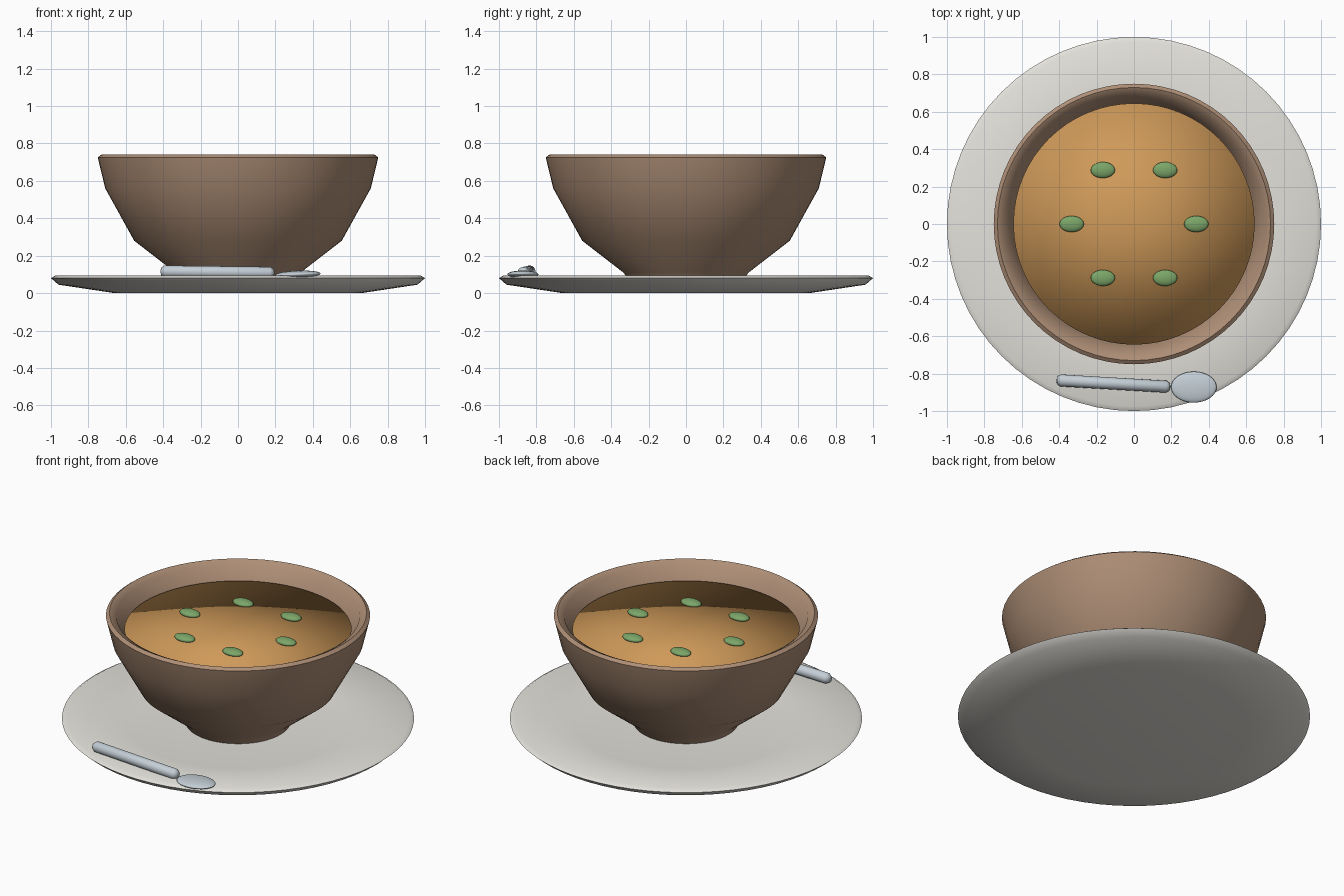
import bpy, bmesh, math
from mathutils import Vector

if "Cube" in bpy.data.objects:
    bpy.data.objects.remove(bpy.data.objects["Cube"])


def material(name, rgb):
    m = bpy.data.materials.new(name)
    m.diffuse_color = (*rgb, 1)
    m.use_nodes = True
    m.node_tree.nodes["Principled BSDF"].inputs["Base Color"].default_value = m.diffuse_color
    return m


CLAY = material("clay", (0.42, 0.27, 0.18))
CHINA = material("china", (0.78, 0.76, 0.71))
BROTH = material("broth", (0.62, 0.32, 0.10))
HERB = material("herb", (0.20, 0.38, 0.14))
STEEL = material("steel", (0.55, 0.62, 0.67))


def add(name, bm, mat, angle=None):
    """Turn a bmesh into a smooth-shaded object."""
    bmesh.ops.recalc_face_normals(bm, faces=bm.faces)
    for f in bm.faces:
        f.smooth = True
    me = bpy.data.meshes.new(name)
    bm.to_mesh(me)
    bm.free()
    me.materials.append(mat)
    ob = bpy.data.objects.new(name, me)
    bpy.context.collection.objects.link(ob)
    if angle:
        bpy.ops.object.select_all(action='DESELECT')
        ob.select_set(True)
        bpy.context.view_layer.objects.active = ob
        bpy.ops.object.shade_smooth_by_angle(angle=math.radians(angle))
    return ob


def lathe(name, profile, mat, angle=None, steps=64):
    """Spin an (r, z) profile around the z axis."""
    bm = bmesh.new()
    verts = [bm.verts.new((r, 0, z)) for r, z in profile]
    edges = [bm.edges.new(p) for p in zip(verts, verts[1:])]
    bmesh.ops.spin(bm, geom=verts + edges, axis=(0, 0, 1), cent=(0, 0, 0),
                   angle=math.tau, steps=steps, use_duplicate=False)
    bmesh.ops.remove_doubles(bm, verts=bm.verts, dist=1e-4)
    return add(name, bm, mat, angle)


def ellipsoid(name, loc, size, mat, tilt=0):
    bm = bmesh.new()
    bmesh.ops.create_uvsphere(bm, u_segments=32, v_segments=16, radius=1)
    bmesh.ops.scale(bm, vec=size, verts=bm.verts)
    ob = add(name, bm, mat)
    ob.location = loc
    ob.rotation_euler.y = tilt
    return ob


# Saucer with a shallow well
lathe("saucer", [(0, 0), (0.66, 0), (0.96, 0.045), (1.0, 0.08), (0.975, 0.095),
                 (0.64, 0.06), (0, 0.055)], CHINA, 50)

# Bowl: foot, outer wall, rim, inner wall
lathe("bowl", [(0, 0.05), (0.29, 0.05), (0.32, 0.09), (0.335, 0.11), (0.555, 0.28),
               (0.71, 0.56), (0.75, 0.725), (0.73, 0.74), (0.69, 0.72),
               (0.65, 0.60), (0.48, 0.30), (0, 0.14)], CLAY, 50)

# Soup: flat top with softly rounded shading at the edge
lathe("soup", [(0, 0.645), (0.645, 0.64), (0.62, 0.56), (0, 0.54)], BROTH)

# Ring of six herb leaves
for i in range(6):
    a = i * math.tau / 6
    ellipsoid(f"herb_leaf_{i + 1}", (0.333 * math.cos(a), 0.333 * math.sin(a), 0.65),
              (0.065, 0.043, 0.02), HERB)

# Spoon handle: rod with rounded ends
start, end, rad = Vector((-0.415, -0.835, 0.116)), Vector((0.195, -0.871, 0.108)), 0.032
span = (end - start).length
handle = lathe("spoon_handle", [(0, 0), (0.02, 0.004), (rad, 0.022), (rad, span - 0.022),
                                (0.02, span - 0.004), (0, span)], STEEL, 50, 16)
handle.location = start
handle.rotation_euler = (end - start).to_track_quat('Z', 'Y').to_euler()

# Spoon bowl
ellipsoid("spoon_bowl", (0.32, -0.872, 0.1), (0.122, 0.083, 0.02), STEEL, -0.04)
